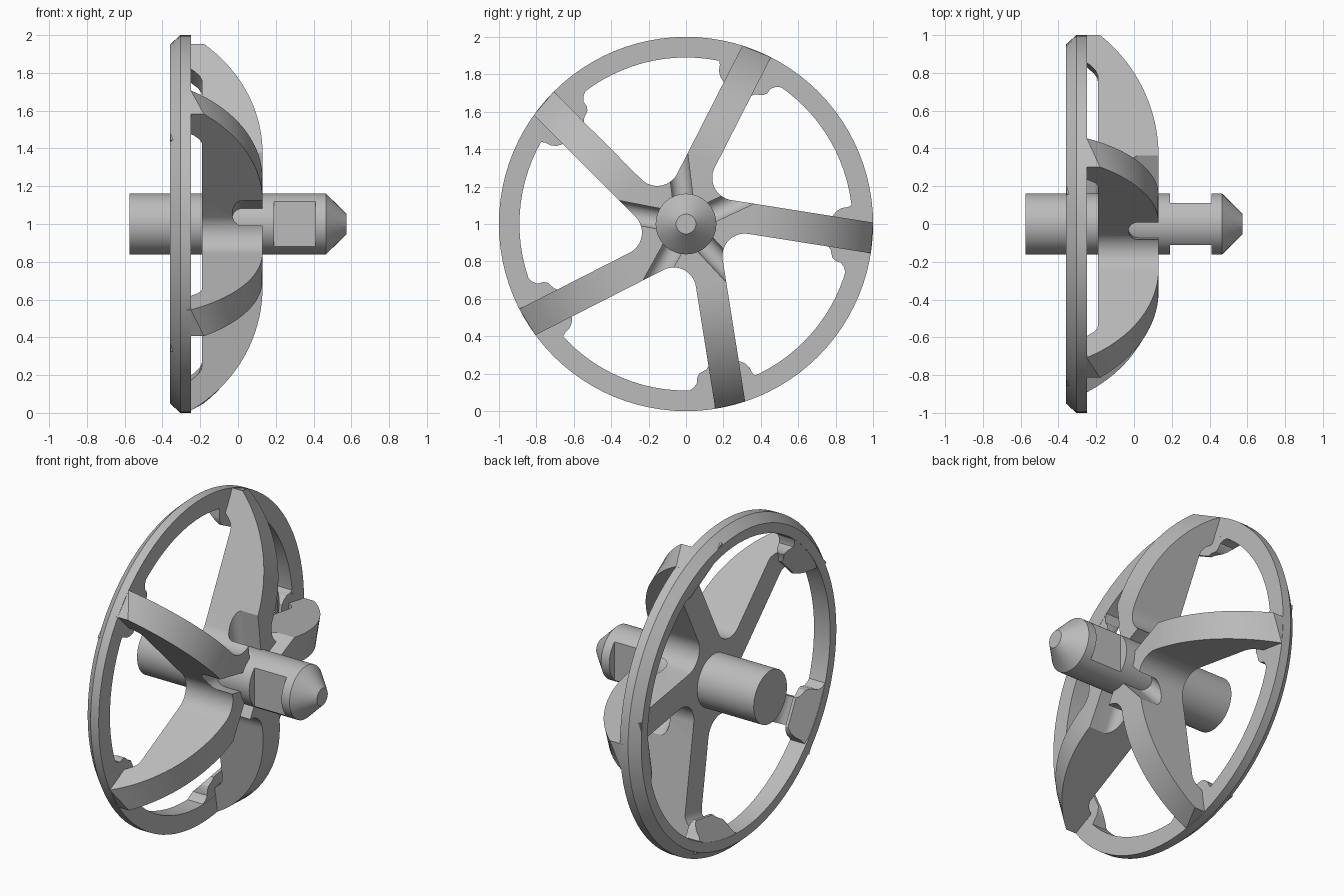
import bpy, bmesh, math
from mathutils import Vector

cube = bpy.data.objects.get("Cube")
if cube:
    bpy.data.objects.remove(cube, do_unlink=True)

metal = bpy.data.materials.new("light grey metal")
metal.use_nodes = True
GREY = (0.5, 0.5, 0.5, 1)
metal.diffuse_color = GREY
metal.node_tree.nodes["Principled BSDF"].inputs["Base Color"].default_value = GREY

ANGLES = [math.radians(63 + 72 * k) for k in range(5)]
STEP = math.radians(72)
WIDTH = 0.164      # spoke width, one edge runs through the axis
FILLET = 0.12      # radius of the valleys between spokes
FACE, BACK = 0.13, -0.19


def place(a, t, n, x):
    """Spoke frame (along, across, axial) to world."""
    return Vector((x, t * math.cos(a) - n * math.sin(a),
                   1 + t * math.sin(a) + n * math.cos(a)))


def finish(name, bm, smooth=True):
    bmesh.ops.remove_doubles(bm, verts=bm.verts, dist=1e-5)
    bmesh.ops.recalc_face_normals(bm, faces=bm.faces)
    mesh = bpy.data.meshes.new(name)
    bm.to_mesh(mesh)
    bm.free()
    mesh.materials.append(metal)
    ob = bpy.data.objects.new(name, mesh)
    bpy.context.collection.objects.link(ob)
    if smooth:
        shade(ob)
    return ob


def shade(ob):
    bpy.ops.object.select_all(action='DESELECT')
    ob.select_set(True)
    bpy.context.view_layer.objects.active = ob
    bpy.ops.object.shade_smooth_by_angle(angle=math.radians(30))


def lathe(name, profile, closed, steps=96):
    """Revolve (x, radius) points about the axle."""
    bm = bmesh.new()
    rings = [[bm.verts.new(place(math.tau * i / steps, r, 0, x)) for x, r in profile]
             for i in range(steps)]
    count = len(profile)
    for i in range(steps):
        a, b = rings[i], rings[(i + 1) % steps]
        for j in range(count if closed else count - 1):
            k = (j + 1) % count
            bm.faces.new((a[j], a[k], b[k], b[j]))
    if not closed:
        for j in (0, -1):
            bm.faces.new([r[j] for r in rings])
    return finish(name, bm)


def prism(bm, low, high):
    """Close two matching outlines into a solid."""
    lo = [bm.verts.new(p) for p in low]
    hi = [bm.verts.new(p) for p in high]
    bm.faces.new(lo)
    bm.faces.new(hi)
    for i in range(len(lo)):
        j = (i + 1) % len(lo)
        bm.faces.new((lo[i], lo[j], hi[j], hi[i]))


def cut(ob, cutter):
    mod = ob.modifiers.new("cut", 'BOOLEAN')
    mod.operation = 'DIFFERENCE'
    mod.solver = 'EXACT'
    mod.object = cutter
    bpy.context.view_layer.objects.active = ob
    bpy.ops.object.modifier_apply(modifier=mod.name)
    bpy.data.objects.remove(cutter, do_unlink=True)
    shade(ob)


# Rim with a chamfered back edge
lathe("rim", [(-0.36, 0.89), (-0.36, 0.95), (-0.305, 1), (-0.25, 1), (-0.25, 0.89)], True)

# Axle with a conical nose
axle = lathe("axle", [(-0.575, 0.162), (0.465, 0.162), (0.575, 0.053)], False, 64)

# Two wrench flats on the axle
bm = bmesh.new()
for side in (-1, 1):
    box = bmesh.ops.create_cube(bm, size=1)["verts"]
    bmesh.ops.scale(bm, vec=(0.22, 0.2, 0.5), verts=box)
    bmesh.ops.translate(bm, vec=(0.3, side * 0.21, 1), verts=box)
cut(axle, finish("flat_cutter", bm, False))

# Spider: flat hub with filleted valleys and five swept spokes
u = (WIDTH + FILLET * (1 + math.cos(STEP))) / math.sin(STEP)
cx = u * math.cos(STEP) + FILLET * math.sin(STEP)
cy = WIDTH + FILLET


def front_height(t, end, drop):
    """Circular arc falling from the hub face to the rim."""
    run = end - u
    radius = (run * run + drop * drop) / (2 * drop)
    return FACE - radius + math.sqrt(radius ** 2 - (t - u) ** 2)


def back_height(t):
    s = min(max((t - 0.76) / 0.09, 0), 1)
    return BACK - 0.08 * s * s


bm = bmesh.new()
hub = []
for a in ANGLES:
    hub += [(a, u, 0), (a, u, WIDTH)]
    for i in range(15):
        phi = math.radians(270 - 108 * i / 14)
        hub.append((a, cx + FILLET * math.cos(phi), cy + FILLET * math.sin(phi)))
hub_front = [bm.verts.new(place(*p, FACE)) for p in hub]
hub_back = [bm.verts.new(place(*p, BACK)) for p in hub]
bm.faces.new(hub_front)
bm.faces.new(hub_back)
for i in range(len(hub)):
    j = (i + 1) % len(hub)
    if i % 17:
        bm.faces.new((hub_front[i], hub_front[j], hub_back[j], hub_back[i]))
SECTIONS = 24
tip = math.sqrt(1 - WIDTH ** 2)
for k, a in enumerate(ANGLES):
    i = 17 * k
    last = [hub_front[i], hub_front[i + 1], hub_back[i + 1], hub_back[i]]
    for s in range(1, SECTIONS + 1):
        t0 = u + (1 - u) * s / SECTIONS
        t1 = u + (tip - u) * s / SECTIONS
        section = [bm.verts.new(p) for p in (
            place(a, t0, 0, front_height(t0, 1, 0.38)),
            place(a, t1, WIDTH, front_height(t1, tip, 0.31)),
            place(a, t1, WIDTH, back_height(t1)),
            place(a, t0, 0, back_height(t0)))]
        for c in range(4):
            d = (c + 1) % 4
            bm.faces.new((last[c], last[d], section[d], section[c]))
        last = section
    bm.faces.new(last)
spider = finish("spoke_spider", bm, False)

# Round-bottomed slots cut into the hub face around the axle
bm = bmesh.new()
R = 0.055
slot = [(R, 0.3), (-R, 0.3)]
slot += [(-R * math.cos(math.pi * i / 16), 0.025 - R * math.sin(math.pi * i / 16))
         for i in range(17)]
for a in ANGLES:
    b = a + math.radians(34)
    prism(bm, [place(b, 0.12, n, x) for n, x in slot],
          [place(b, 0.45, n, x) for n, x in slot])
cut(spider, finish("slot_cutter", bm, False))

# Lugs that join the spoke ends to the inside of the rim
outline = [(0.77, 0.17), (0.785, 0.195), (0.81, 0.215), (0.84, 0.225), (0.87, 0.245),
           (0.885, 0.29), (0.92, 0.29), (0.93, -0.14), (0.89, -0.14), (0.87, -0.095),
           (0.85, -0.075), (0.82, -0.07), (0.8, -0.055), (0.785, -0.015), (0.77, 0)]
bm = bmesh.new()
for a in ANGLES:
    prism(bm, [place(a, t, n, -0.25 - 0.108 * min((t - 0.75) / 0.11, 1)) for t, n in outline],
          [place(a, t, n, -0.251) for t, n in outline])
finish("rim_lugs", bm)
